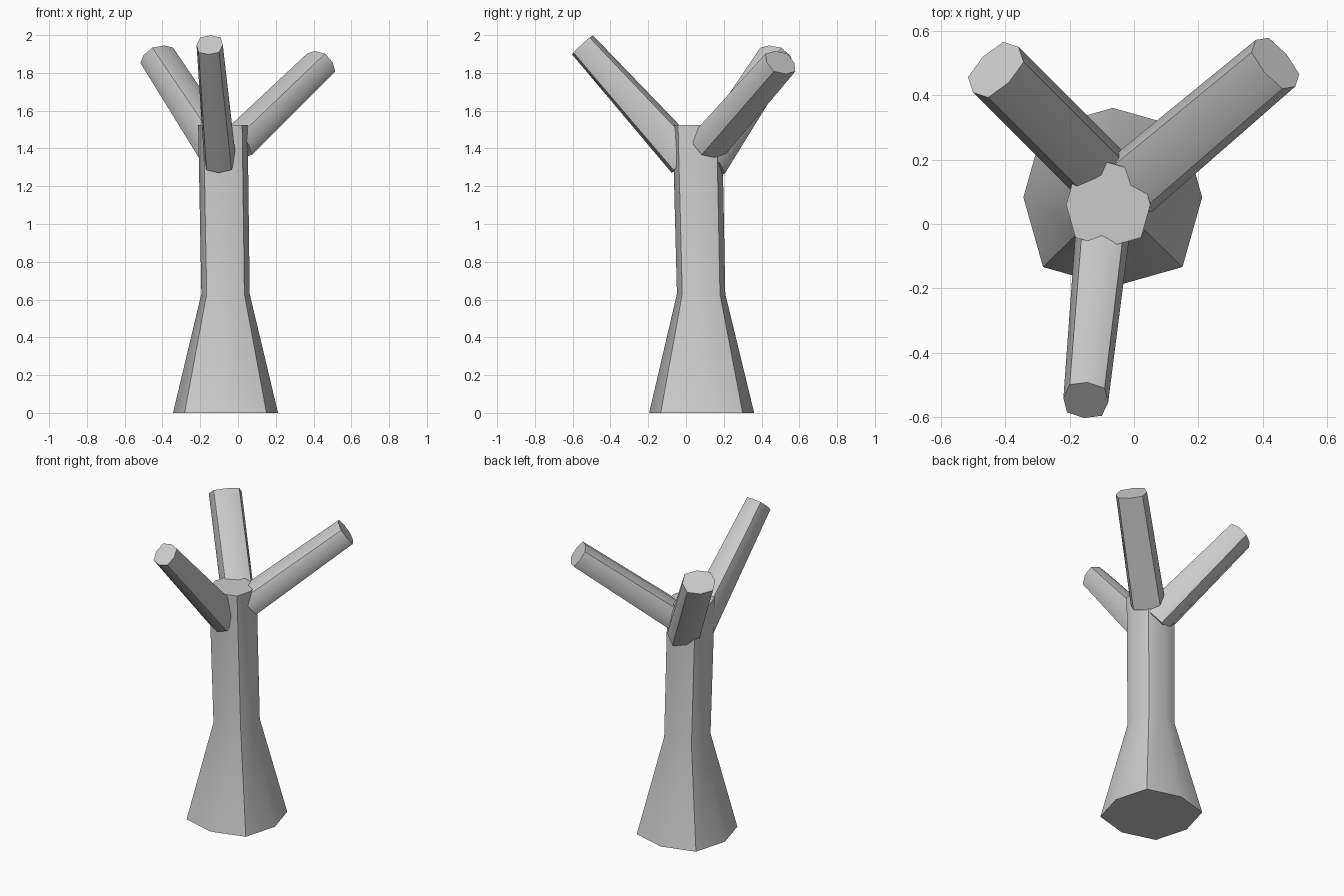
import bpy, bmesh
from mathutils import Vector
from math import radians

if "Cube" in bpy.data.objects:
    bpy.data.objects.remove(bpy.data.objects["Cube"])

# bulged-square octagon section: side points at 1, corners at K
K = 0.78
SECTION = [(1, 0), (K, K), (0, 1), (-K, K), (-1, 0), (-K, -K), (0, -1), (K, -K)]


def loft(name, rings):
    """Skin between octagon rings given as (centre, side vector, up vector)."""
    bm = bmesh.new()
    loops = [[bm.verts.new(Vector(c) + s * x + u * y) for x, y in SECTION]
             for c, s, u in rings]
    for a, b in zip(loops, loops[1:]):
        for i in range(8):
            j = (i + 1) % 8
            bm.faces.new((a[i], a[j], b[j], b[i]))
    bm.faces.new(loops[0][::-1])
    bm.faces.new(loops[-1])
    bmesh.ops.recalc_face_normals(bm, faces=bm.faces)
    me = bpy.data.meshes.new(name)
    bm.to_mesh(me)
    bm.free()
    ob = bpy.data.objects.new(name, me)
    bpy.context.collection.objects.link(ob)
    bpy.ops.object.select_all(action='DESELECT')
    ob.select_set(True)
    bpy.context.view_layer.objects.active = ob
    bpy.ops.object.shade_smooth_by_angle(angle=radians(40))
    return ob


def branch(name, base, tip, base_size, tip_size):
    """Tapered limb; sizes are (half width, half depth)."""
    d = (Vector(tip) - Vector(base)).normalized()
    side = d.cross(Vector((0, 0, 1))).normalized()
    up = side.cross(d)
    loft(name, [(c, side * w, up * h)
                for c, (w, h) in ((base, base_size), (tip, tip_size))])


# trunk with flared foot
X, Y = Vector((1, 0, 0)), Vector((0, 1, 0))
loft("trunk", [((x, y, z), X * r, Y * r) for x, y, z, r in (
    (-0.066, 0.083, 0.0, 0.278),
    (-0.066, 0.08, 0.63, 0.128),
    (-0.08, 0.06, 1.525, 0.131))])

# three cut branches
branch("front_branch", (-0.095, 0.0, 1.34), (-0.15, -0.548, 1.948),
       (0.085, 0.103), (0.07, 0.075))
branch("right_branch", (-0.01, 0.12, 1.42), (0.44, 0.50, 1.855),
       (0.105, 0.085), (0.095, 0.075))
branch("left_branch", (-0.06, 0.11, 1.32), (-0.43, 0.48, 1.893),
       (0.1, 0.1), (0.1, 0.077))
